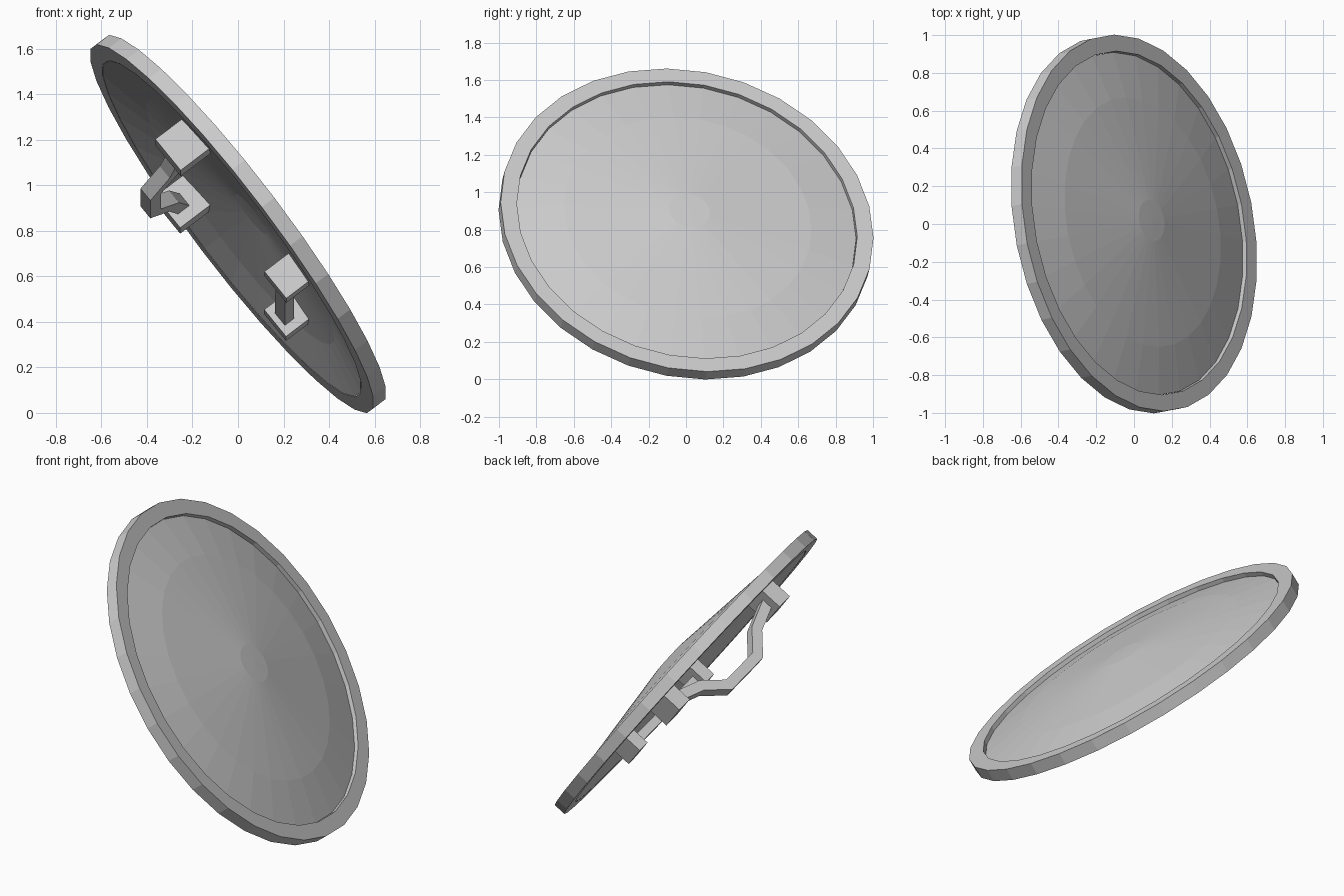
import bpy
from math import sin, cos, pi
from mathutils import Matrix, Vector

if "Cube" in bpy.data.objects:
    bpy.data.objects.remove(bpy.data.objects["Cube"])

# Shield frame: local z is the outward normal, origin at the rim centre
n = Vector((0.786, 0.161, 0.597)).normalized()
e1 = Vector((n.z, 0, -n.x)).normalized()
e2 = n.cross(e1)
ax = (0.979 * e1 - 0.204 * e2).normalized()
ay = n.cross(ax)
FRAME = Matrix.Translation((0, 0, 0.83)) @ Matrix((ax, ay, n)).transposed().to_4x4()
SEG = 30


def make(name, verts, faces):
    me = bpy.data.meshes.new(name)
    me.from_pydata(verts, [], faces)
    me.update()
    ob = bpy.data.objects.new(name, me)
    ob.matrix_world = FRAME
    bpy.context.collection.objects.link(ob)
    return ob


def lathe(name, rings, tips):
    """Shell of revolution: rings of (radius, z), capped by a tip at each end,
    or joined into a closed loop when no tips are given."""
    verts = [(-r * sin(2 * pi * i / SEG), r * cos(2 * pi * i / SEG), z)
             for r, z in rings for i in range(SEG)]
    k = len(rings)
    faces = []
    for j in range(k - 1 if tips else k):
        p, q = j * SEG, (j + 1) % k * SEG
        for i in range(SEG):
            i2 = (i + 1) % SEG
            faces.append((p + i, p + i2, q + i2, q + i))
    if tips:
        verts += [(0, 0, tips[0]), (0, 0, tips[1])]
        for i in range(SEG):
            i2, last = (i + 1) % SEG, (k - 1) * SEG
            faces += [(i2, i, k * SEG), (last + i, last + i2, k * SEG + 1)]
    return make(name, verts, faces)


def strip(name, x, width, path, thick):
    """Rectangular bar following a (y, z) path, mitred at the bends."""
    pts = [Vector(p) for p in path]
    verts, faces = [], []
    for i, p in enumerate(pts):
        dirs = [(pts[j + 1] - pts[j]).normalized()
                for j in (i - 1, i) if 0 <= j < len(pts) - 1]
        t = sum(dirs, Vector((0, 0))).normalized()
        o = Vector((-t.y, t.x)) * (thick / 2 / t.dot(dirs[0]))
        for sx, so in ((-1, -1), (1, -1), (1, 1), (-1, 1)):
            q = p + o * so
            verts.append((x + sx * width / 2, q.x, q.y))
    for i in range(len(pts) - 1):
        for c in range(4):
            d = (c + 1) % 4
            faces.append((i * 4 + c, i * 4 + d, i * 4 + 4 + d, i * 4 + 4 + c))
    m = len(verts)
    faces += [(3, 2, 1, 0), (m - 4, m - 3, m - 2, m - 1)]
    return make(name, verts, faces)


# Rim band, and the domed face as a thin shell flush with the rim's back
lathe("rim", [(1.01, -0.035), (1.01, 0.035), (0.922, 0.035), (0.922, -0.035)], None)
lathe("domed_face", [(0.11, 0.073), (0.67, 0.012), (0.92, -0.034),
                     (0.92, 0.011), (0.67, 0.058), (0.11, 0.119)], (0.075, 0.121))

# Mounting blocks on the back, in mirrored pairs
for side, label in ((-1, "a"), (1, "b")):
    y = 0.49 * side
    strip("arm_block_" + label, -0.325, 0.18, [(y - 0.05, -0.049), (y + 0.05, -0.049)], 0.176)
    y = 0.325 * side
    strip("grip_block_" + label, 0.395, 0.155, [(y - 0.038, -0.03), (y + 0.038, -0.03)], 0.145)

# Bent arm strap and straight hand grip
half = [(-0.46, -0.068), (-0.27, -0.128), (-0.14, -0.232)]
strip("arm_strap", -0.325, 0.07, half + [(-y, z) for y, z in reversed(half)], 0.06)
strip("hand_grip", 0.395, 0.07, [(-0.3, -0.05), (0.3, -0.05)], 0.05)
